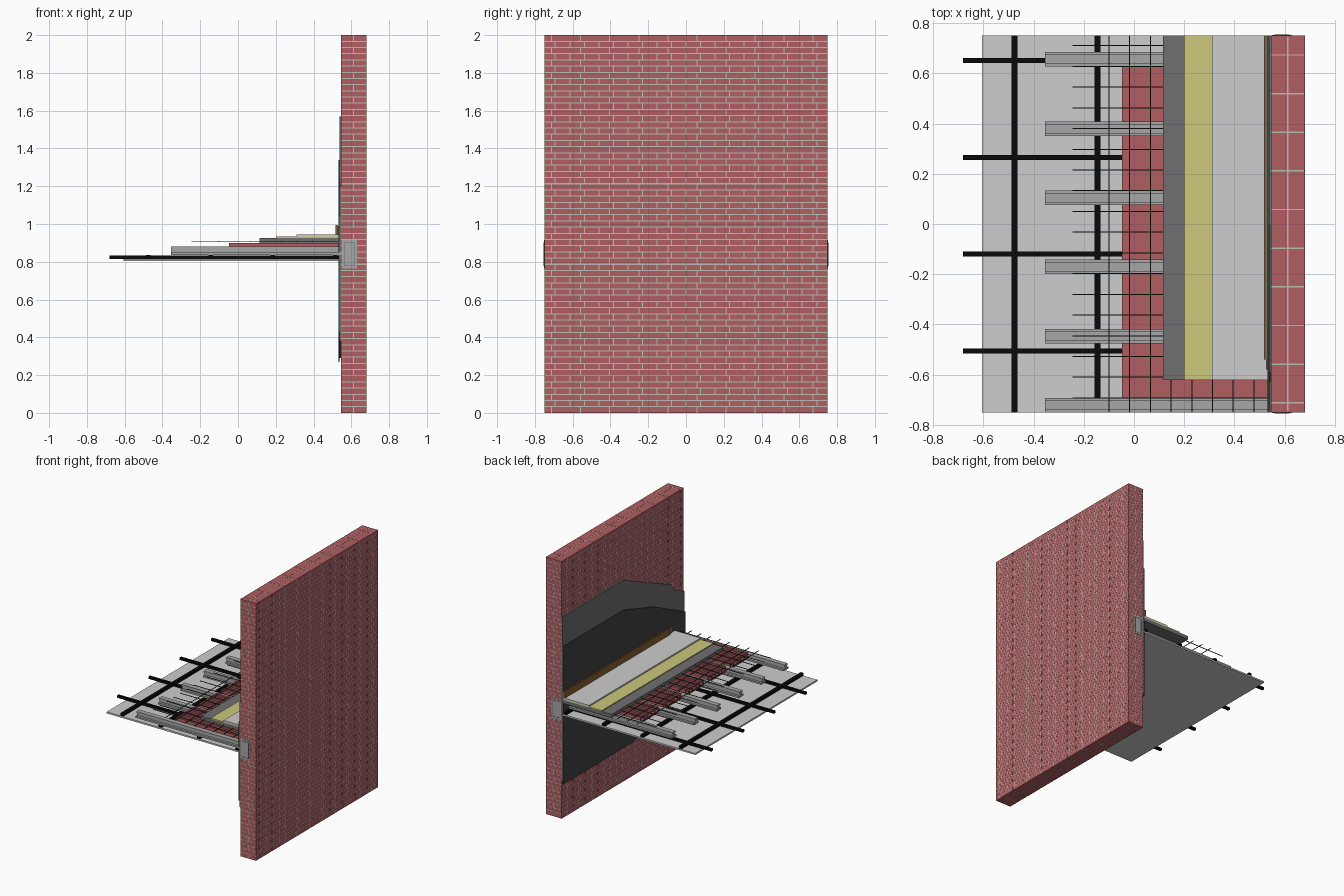
import bpy, bmesh, math

if "Cube" in bpy.data.objects:
    bpy.data.objects.remove(bpy.data.objects["Cube"])


def lin(c):
    c /= 255
    return c / 12.92 if c <= 0.04045 else ((c + 0.055) / 1.055) ** 2.4


def material(name, r, g, b):
    m = bpy.data.materials.new(name)
    m.diffuse_color = (lin(r), lin(g), lin(b), 1)
    m.use_nodes = True
    m.node_tree.nodes["Principled BSDF"].inputs["Base Color"].default_value = m.diffuse_color
    return m


RED = material("brick_red", 176, 95, 98)
MORTAR = material("mortar_grey", 188, 188, 185)
PLASTER = material("pale_plaster", 205, 205, 205)
BLACK = material("black_batten", 10, 10, 10)
JOIST = material("joist_grey", 166, 167, 166)
WIRE = material("dark_wire", 45, 47, 47)
CONCRETE = material("concrete_grey", 112, 112, 112)
YELLOW = material("insulation_yellow", 204, 200, 124)
DARK = material("dark_membrane", 68, 68, 68)
BROWN = material("skirting_brown", 135, 97, 50)


def finish(name, bm, mat):
    bmesh.ops.recalc_face_normals(bm, faces=bm.faces)
    me = bpy.data.meshes.new(name)
    bm.to_mesh(me)
    bm.free()
    me.materials.append(mat)
    ob = bpy.data.objects.new(name, me)
    bpy.context.collection.objects.link(ob)
    return ob


def boxes(name, mat, items):
    """One object out of boxes given as (x0, x1, y0, y1, z0, z1)."""
    bm = bmesh.new()
    for x0, x1, y0, y1, z0, z1 in items:
        v = [bm.verts.new((x, y, z)) for x in (x0, x1) for y in (y0, y1) for z in (z0, z1)]
        for f in ((0, 1, 3, 2), (4, 6, 7, 5), (0, 4, 5, 1), (2, 3, 7, 6), (0, 2, 6, 4), (1, 5, 7, 3)):
            bm.faces.new([v[i] for i in f])
    return finish(name, bm, mat)


def sheet(name, mat, x0, x1, outline):
    """Plate on the wall face: y, z outline with thickness along x."""
    bm = bmesh.new()
    face = bm.faces.new([bm.verts.new((x0, y, z)) for y, z in outline])
    ext = bmesh.ops.extrude_face_region(bm, geom=[face])
    for v in ext["geom"]:
        if isinstance(v, bmesh.types.BMVert):
            v.co.x = x1
    return finish(name, bm, mat)


def steps(start, step, count):
    return [start + step * i for i in range(count)]


# --- brick wall: alternating header and stretcher courses over a mortar core
WX0, WX1, HALF = 0.545, 0.68, 0.75
WMID, G = (WX0 + WX1) / 2, 0.0027
COURSES = 61
CH, PITCH = 2 / COURSES, 1.5 / 19.5
bricks = []
for k in range(COURSES):
    z0 = k * CH + (G if k else 0)
    z1 = (k + 1) * CH - (G if k < COURSES - 1 else 0)
    if k % 2:
        rows, length, first = [(WX0, WX1)], PITCH, -HALF - PITCH / 4
    else:
        rows, length, first = [(WX0, WMID - G), (WMID + G, WX1)], PITCH * 2, -HALF - PITCH * 1.5
    for x0, x1 in rows:
        for y in steps(first, length, 23):
            y0, y1 = max(y + G, -HALF), min(y + length - G, HALF)
            if y1 - y0 > 0.004:
                bricks.append((x0, x1, y0, y1, z0, z1))
boxes("wall_bricks", RED, bricks)
e = 0.001
boxes("wall_mortar", MORTAR, [(WX0 + e, WX1 - e, -HALF + e, HALF - e, e, 2 - e)])

# --- ring beam cast into the wall, with stirrup outlines on both ends
boxes("ring_beam", JOIST, [(0.55, 0.63, -0.752, 0.752, 0.765, 0.915)])
stirrup = []
for s in (-1, 1):
    y0, y1 = sorted((s * 0.75, s * 0.7535))
    stirrup += [(0.56, 0.563, y0, y1, 0.777, 0.903), (0.617, 0.62, y0, y1, 0.777, 0.903),
                (0.56, 0.62, y0, y1, 0.777, 0.78), (0.56, 0.62, y0, y1, 0.9, 0.903)]
boxes("ring_beam_stirrups", CONCRETE, stirrup)

# --- wall coatings with sloping broken edges
sheet("wall_render_coat", CONCRETE, 0.538, 0.546,
      [(0.75, 1.57), (0.0, 1.57), (-0.59, 1.31), (-0.63, 1.25), (-0.75, 1.2),
       (-0.75, 0.38), (-0.38, 0.30), (0.0, 0.29), (0.75, 0.29)])
sheet("wall_membrane", DARK, 0.531, 0.538,
      [(0.75, 1.34), (0.0, 1.34), (-0.38, 1.22), (-0.75, 1.04),
       (-0.75, 0.43), (-0.38, 0.33), (-0.1, 0.27), (0.75, 0.27)])

# --- ceiling plate and battens below the joists
boxes("ceiling_plate", PLASTER, [(-0.605, 0.535, -0.75, 0.75, 0.803, 0.815)])
boxes("battens_lengthwise", BLACK,
      [(-0.68, 0.535, y - 0.01, y + 0.01, 0.815, 0.833) for y in steps(-0.505, 0.385, 4)])
boxes("battens_crosswise", BLACK,
      [(x - 0.012, x + 0.012, -0.75, 0.75, 0.817, 0.837) for x in (-0.475, -0.145, 0.185, 0.515)])

# --- I-shaped joists
joist_y = steps(-0.722, 0.2755, 6)
parts = []
for y in joist_y:
    for w, z0, z1 in ((0.029, 0.836, 0.849), (0.012, 0.849, 0.868), (0.019, 0.868, 0.881)):
        parts.append((-0.355, 0.56, y - w, y + w, z0, z1))
boxes("joists", JOIST, parts)

# --- hollow clay blocks between the joists, ribbed on top
parts = []
for y in joist_y[:-1]:
    a, b = y + 0.027, y + 0.2485
    w = b - a
    parts.append((-0.048, 0.531, a, b, 0.887, 0.896))
    parts.append((-0.048, 0.531, a + 0.004, b - 0.004, 0.851, 0.857))
    for i in range(6):
        c = a + (w - 0.008) * i / 5
        parts.append((-0.048, 0.531, c, c + 0.008, 0.853, 0.89))
    for i in range(10):
        c = a + (w - 0.016) * i / 9
        parts.append((-0.048, 0.531, c, c + 0.016, 0.895, 0.9))
boxes("clay_blocks", RED, parts)

# --- reinforcing mesh
parts = [(-0.245, 0.53, y - 0.002, y + 0.002, 0.907, 0.911) for y in steps(-0.6925, 0.0825, 18)]
parts += [(x - 0.002, x + 0.002, -0.75, 0.75, 0.904, 0.908) for x in steps(-0.1, 0.0825, 8)]
boxes("reinforcing_mesh", WIRE, parts)

# --- stepped floor layers
boxes("concrete_topping", CONCRETE, [(0.115, 0.532, -0.622, 0.75, 0.899, 0.926)])
boxes("insulation_layer", YELLOW, [(0.2, 0.532, -0.622, 0.75, 0.926, 0.933)])
boxes("floor_screed", PLASTER, [(0.31, 0.532, -0.622, 0.75, 0.933, 0.944)])

# --- skirting board and its backing strip
boxes("skirting_board", BROWN, [(0.517, 0.526, -0.54, 0.75, 0.944, 0.995)])
boxes("skirting_backing", CONCRETE, [(0.526, 0.532, -0.58, 0.75, 0.94, 0.99)])
